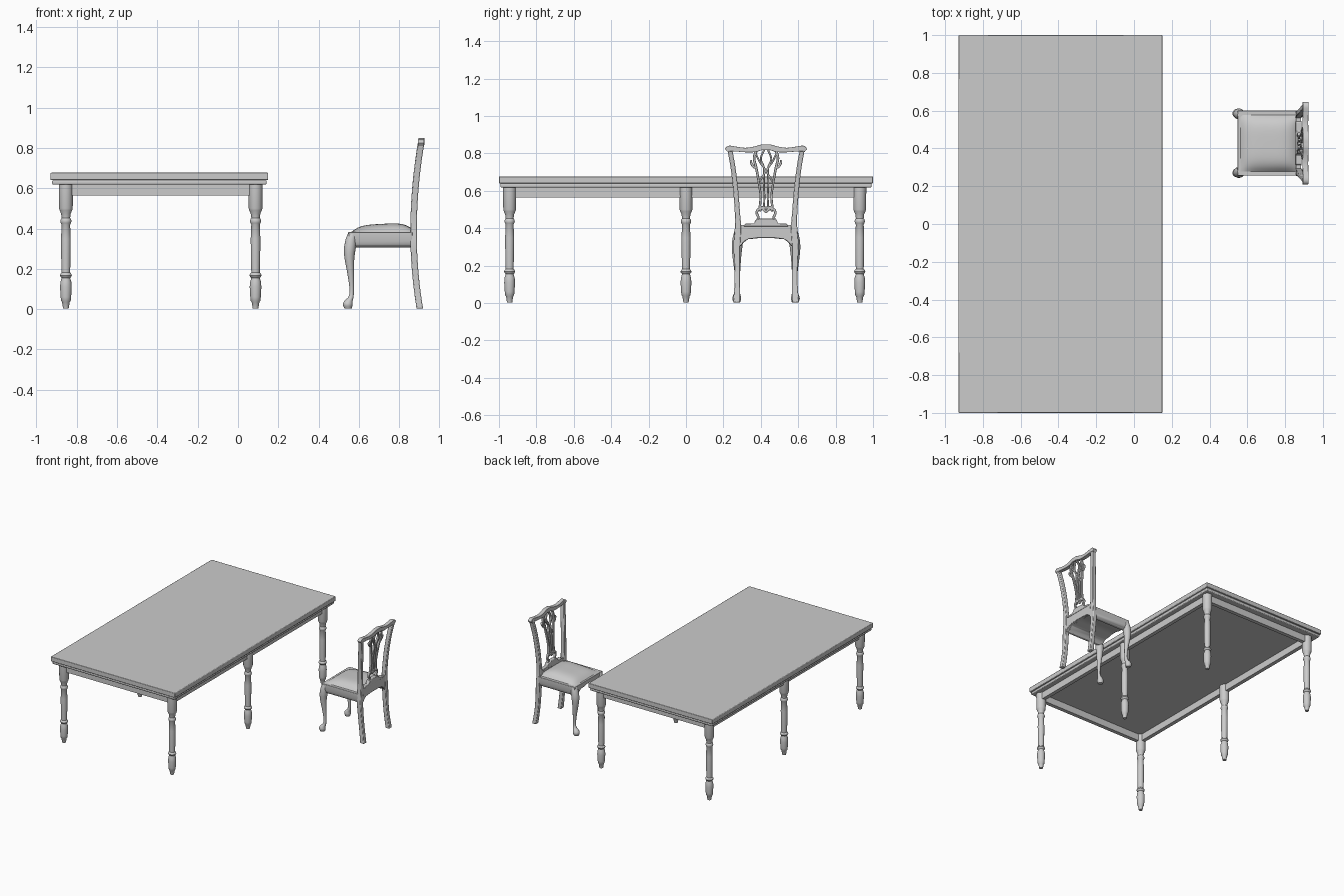
import bpy, bmesh, math
from mathutils import Vector

CY = 0.428  # chair centre line


def finish(name, bm, bevel=0.0, angle=35):
    bmesh.ops.recalc_face_normals(bm, faces=bm.faces)
    me = bpy.data.meshes.new(name)
    bm.to_mesh(me)
    bm.free()
    ob = bpy.data.objects.new(name, me)
    bpy.context.collection.objects.link(ob)
    if bevel:
        m = ob.modifiers.new("bevel", 'BEVEL')
        m.width, m.segments, m.limit_method = bevel, 2, 'ANGLE'
    bpy.ops.object.select_all(action='DESELECT')
    ob.select_set(True)
    bpy.context.view_layer.objects.active = ob
    bpy.ops.object.shade_smooth_by_angle(angle=math.radians(angle))
    return ob


def box(name, x0, x1, y0, y1, z0, z1, bevel=0.0):
    bm = bmesh.new()
    bmesh.ops.create_cube(bm, size=1)
    for v in bm.verts:
        v.co = ((x0 + x1) / 2 + v.co.x * (x1 - x0), (y0 + y1) / 2 + v.co.y * (y1 - y0),
                (z0 + z1) / 2 + v.co.z * (z1 - z0))
    return finish(name, bm, bevel)


def loft(name, rings, bevel=0.0):
    bm = bmesh.new()
    vs = [[bm.verts.new(p) for p in r] for r in rings]
    n = len(vs[0])
    for a, b in zip(vs, vs[1:]):
        for i in range(n):
            bm.faces.new((a[i], a[(i + 1) % n], b[(i + 1) % n], b[i]))
    bm.faces.new(vs[0])
    bm.faces.new(vs[-1])
    return finish(name, bm, bevel)


def smooth(pts, steps=5):
    # Catmull-Rom resampling of a short control list
    p = [Vector(q) for q in pts]
    p = [2 * p[0] - p[1]] + p + [2 * p[-1] - p[-2]]
    out = []
    for i in range(1, len(p) - 2):
        a, b, c, d = p[i - 1:i + 3]
        for k in range(steps):
            t = k / steps
            out.append(0.5 * (2 * b + (c - a) * t + (2 * a - 5 * b + 4 * c - d) * t * t
                              + (3 * b - a - 3 * c + d) * t ** 3))
    return out + [p[-2]]


def tube(name, rings, n=20):
    # horizontal circles (x, y, z, r) joined into a turned or curved leg
    return loft(name, [[(x + r * math.cos(2 * math.pi * i / n), y + r * math.sin(2 * math.pi * i / n), z)
                        for i in range(n)] for x, y, z, r in rings])


def back_x(z):
    # rake of the chair back as seen from the side
    return 0.871 + (0.22 * (z - 0.38) ** 2 if z < 0.38 else 0.19 * (z - 0.38) ** 2)


def ribbon(name, pts, depth, bevel=0.003, sides=(1, -1)):
    # flat strip (y, z, width) bent along the rake of the back
    c = smooth(pts)
    for s in sides:
        rings = []
        for i, (y, z, w) in enumerate(c):
            t = c[min(i + 1, len(c) - 1)] - c[max(i - 1, 0)]
            n = Vector((-t[1], t[0])).normalized() * w / 2
            x = back_x(z)
            rings.append([(x + dx, CY + s * (y + k * n.x), z + k * n.y)
                          for dx, k in ((-depth / 2, -1), (depth / 2, -1), (depth / 2, 1), (-depth / 2, 1))])
        loft(name, rings, bevel)


def slab(name, half, x0, x1, bevel=0.003):
    # symmetric (y, z) outline extruded along x
    out = half + [(-y, z) for y, z in reversed(half) if y > 0]
    loft(name, [[(x, CY + y, z) for y, z in out] for x in (x0, x1)], bevel)


# table top and moulding
X0, X1 = -0.93, 0.15
box("table_top", X0, X1, -1, 1, 0.64, 0.677, 0.004)
box("top_moulding", X0 + 0.008, X1 - 0.008, -0.992, 0.992, 0.618, 0.64, 0.006)

# aprons between the table legs
LX, LY = (-0.854, 0.087), (-0.943, 0, 0.929)
for x in LX:
    box("side_apron", x - 0.015, x + 0.015, LY[0], LY[2], 0.565, 0.62)
for y in (LY[0], LY[2]):
    box("end_apron", LX[0], LX[1], y - 0.015, y + 0.015, 0.565, 0.62)

# turned table legs
prof = [(0.003, .014), (.035, .019), (.042, .024), (.06, .026), (.11, .029), (.135, .027), (.155, .021),
        (.16, .026), (.168, .030), (.177, .026), (.182, .021), (.25, .023), (.35, .024), (.42, .021),
        (.427, .025), (.437, .028), (.447, .025), (.453, .021), (.475, .024), (.49, .031), (.50, .034),
        (.62, .035)]
for x in LX:
    for y in LY:
        tube("table_leg", [(x, y, z, r) for z, r in prof])

# seat frame with scalloped underside
slab("seat_frame", [(0.172, 0.383), (0.172, 0.338), (0.165, 0.318), (0.15, 0.306), (0.132, 0.306),
                    (0.118, 0.325), (0.095, 0.342), (0.05, 0.345), (0.025, 0.352)], 0.548, 0.865)

# domed cushion
bm = bmesh.new()
bmesh.ops.create_grid(bm, x_segments=20, y_segments=20, size=1)
for v in bm.verts:
    u, w = v.co.x, v.co.y
    v.co = (0.713 + 0.15 * u, CY + 0.15 * w,
            0.383 + 0.008 * (u + 1) * (1 - w ** 8) + 0.032 * (1 - u ** 4) * (1 - w ** 4))
finish("cushion", bm)

# cabriole front legs
cab = smooth([(.568, .150, .383, .020), (.561, .153, .345, .027), (.555, .155, .30, .029),
              (.553, .156, .25, .024), (.559, .154, .18, .017), (.564, .152, .11, .0115),
              (.562, .153, .065, .012), (.548, .156, .04, .021), (.545, .157, .022, .024),
              (.546, .156, .003, .018)], 4)
for s in (1, -1):
    tube("front_leg", [(x, CY + s * y, z, r) for x, y, z, r in cab], 14)

# back legs running up into posts
ribbon("back_post", [(.158, .003, .036), (.154, .1, .03), (.154, .2, .031), (.156, .31, .036),
                     (.150, .40, .034), (.153, .48, .028), (.162, .60, .027), (.176, .72, .026),
                     (.190, .80, .026), (.195, .825, .024)], 0.032, 0.005)

# back rail with raised shoe under the splat
slab("back_rail", [(0.15, 0.418), (0.15, 0.306), (0.135, 0.306), (0.118, 0.328), (0.095, 0.342),
                   (0.04, 0.348)], 0.857, 0.885)
slab("splat_shoe", [(0.028, 0.452), (0.055, 0.446), (0.065, 0.425), (0.11, 0.425), (0.12, 0.41)], 0.856, 0.888)

# serpentine crest rail with ears
half = [(.213, .816, .020), (.197, .826, .030), (.16, .823, .026), (.11, .818, .024),
        (.06, .822, .030), (.025, .832, .030)]
ribbon("crest_rail", half + [(0, .833, .030)] + [(-y, z, w) for y, z, w in reversed(half)], 0.03, 0.004, (1,))

# pierced splat
D = 0.018
ribbon("splat_outer_strip", [(.050, .82, .016), (.064, .775, .014), (.052, .72, .014), (.038, .64, .012),
                             (.029, .57, .012), (.033, .515, .013), (.030, .49, .013)], D)
ribbon("splat_inner_strip", [(.010, .82, .011), (.028, .77, .010), (.011, .72, .011), (.012, .64, .010),
                             (.009, .57, .010), (.012, .50, .010)], D)
ribbon("splat_hook", [(.048, .722, .013), (.068, .73, .014), (.080, .752, .012), (.078, .765, .008)], D)
ribbon("splat_cross_strip", [(.056, .80, .010), (.034, .755, .010), (.012, .725, .010), (-.010, .69, .010),
                             (-.034, .65, .010)], D)
ribbon("splat_heart", [(0, .485, .012), (.018, .503, .014), (.040, .502, .014), (.050, .482, .014),
                       (.042, .46, .014), (.046, .435, .014)], D)
ribbon("splat_collar", [(-.034, .515, .012), (0, .508, .014), (.034, .515, .012)], D, 0.003, (1,))
